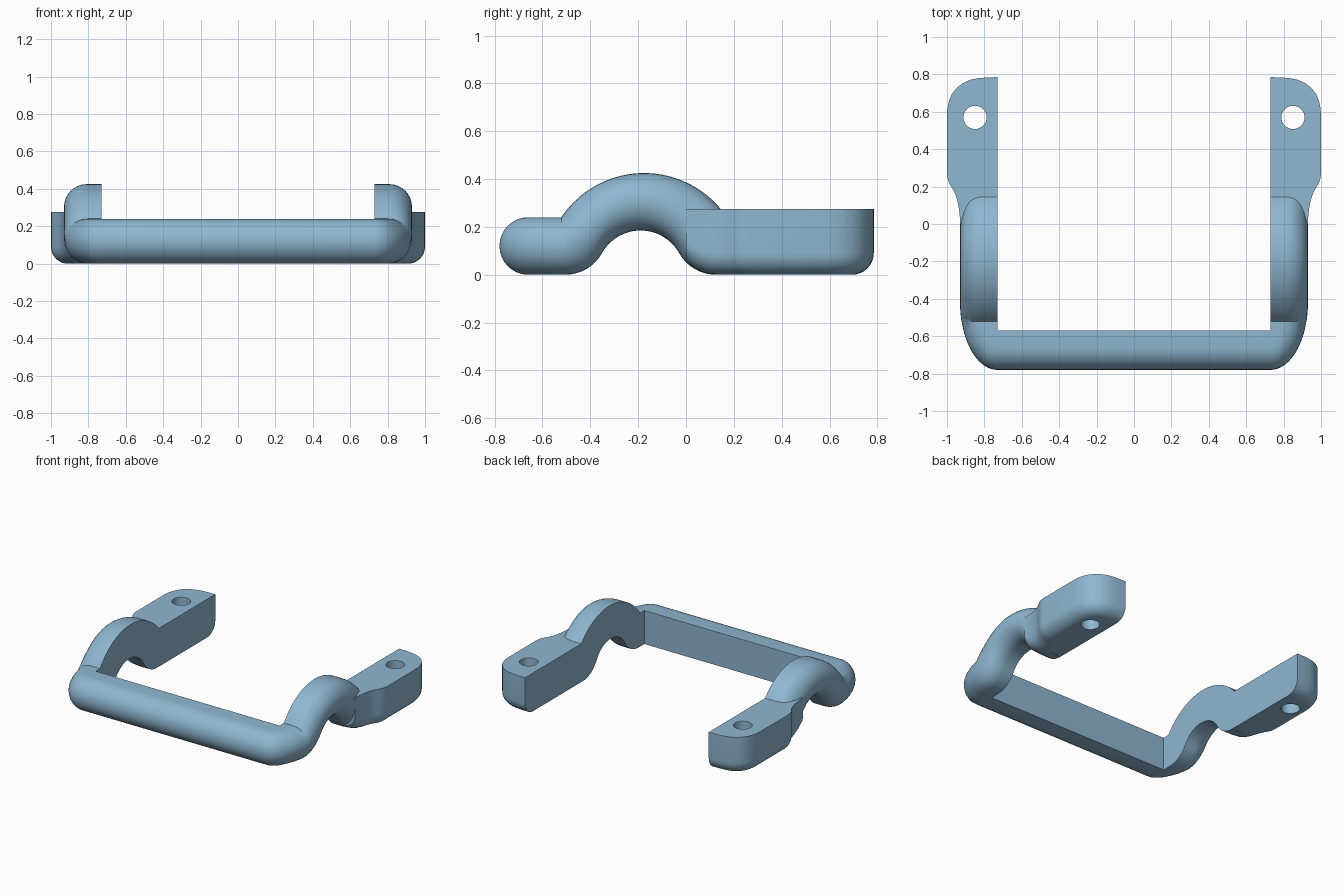
import bpy, bmesh, math
from mathutils import Vector

if "Cube" in bpy.data.objects:
    bpy.data.objects.remove(bpy.data.objects["Cube"])

INNER = 0.73          # inner wall of both arms
R_EDGE = 0.12         # rounding of the outer edge of the frame

paint = bpy.data.materials.new("steel_blue")
paint.diffuse_color = (0.275, 0.474, 0.638, 1)
paint.use_nodes = True
paint.node_tree.nodes["Principled BSDF"].inputs["Base Color"].default_value = paint.diffuse_color


def loft(name, sections, cap_start):
    """Skin a row of closed sections that share one point count."""
    bm = bmesh.new()
    rings = [[bm.verts.new(p) for p in s] for s in sections]
    n = len(rings[0])
    for a, b in zip(rings, rings[1:]):
        for i in range(n):
            j = (i + 1) % n
            bm.faces.new((a[i], a[j], b[j], b[i]))
    bm.faces.new(rings[-1])
    if cap_start:
        bm.faces.new(rings[0])
    bmesh.ops.remove_doubles(bm, verts=bm.verts, dist=1e-4)
    bmesh.ops.dissolve_degenerate(bm, edges=bm.edges, dist=1e-5)
    bmesh.ops.recalc_face_normals(bm, faces=bm.faces)
    mesh = bpy.data.meshes.new(name)
    bm.to_mesh(mesh)
    bm.free()
    mesh.materials.append(paint)
    obj = bpy.data.objects.new(name, mesh)
    bpy.context.collection.objects.link(obj)
    return obj


def finish(obj):
    """Mirror to the left side, then smooth with sharp creases kept."""
    bpy.ops.object.select_all(action='DESELECT')
    bpy.context.view_layer.objects.active = obj
    obj.select_set(True)
    mirror = obj.modifiers.new("mirror", 'MIRROR')
    mirror.merge_threshold = 0.0005
    for m in [m.name for m in obj.modifiers]:
        bpy.ops.object.modifier_apply(modifier=m)
    bpy.ops.object.shade_smooth_by_angle(angle=math.radians(28))


def d_section(low, high, out, width):
    """Flat inner side, half-round outer side."""
    low, high, out = Vector(low), Vector(high), Vector(out)
    pts = [low]
    for i in range(17):
        a = math.radians(-90 + 180 * i / 16)
        u = width - R_EDGE + R_EDGE * math.cos(a)
        pts.append(low.lerp(high, 0.5 + 0.5 * math.sin(a)) + out * u)
    return pts + [high]


def arch_bottom(s):
    """Underside of the arch, s from -1 (front) to 1 (back)."""
    a = abs(s) * 0.384
    if a < 0.197:
        d, z = 0.185 * math.sin(a / 0.185), 0.185 * math.cos(a / 0.185)
    else:
        p = (0.384 - a) / 0.176
        d, z = 0.315 - 0.176 * math.sin(p), 0.176 * (1 - math.cos(p))
    return -0.19 + math.copysign(d, s), z


def floor_z(y):
    d = y + 0.19
    return 0.176 - math.sqrt(0.176**2 - (0.315 - d)**2) if d < 0.315 else 0


# Frame: front bar, rounded corner and arched arm in one sweep
sections = [d_section((0, -0.57, 0), (0, -0.57, 0.24), (0, -1, 0), 0.21)]
end = math.asin(0.15 / 0.36)
for i in range(15):
    t = math.pi / 2 + (end - math.pi / 2) * i / 14
    v = Vector((0.2 * math.cos(t), -0.42 - 0.36 * math.sin(t) + 0.57, 0))
    sections.append(d_section((INNER, -0.57, 0), (INNER, -0.57, 0.24),
                              v.normalized(), v.length))
for i in range(33):
    t = i / 32
    y, z = arch_bottom(-1 + 2 * t)
    a = math.radians(145.6 + (40.3 - 145.6) * t)
    ty, tz = -0.175 + 0.42 * math.cos(a), 0.425 * math.sin(a)
    k = max(0, -0.42 - (y + ty) / 2) / 0.36
    sections.append(d_section((INNER, y, z), (INNER, ty, tz), (1, 0, 0),
                              0.2 * math.sqrt(1 - k * k)))
finish(loft("bar_and_arched_arms", sections, False))

# Mounting ends: plan outline with a rounded lower edge
outline = [(INNER, .785), (.78, .784), (.83, .78), (.875, .771), (.915, .753),
           (.95, .726), (.975, .693), (.99, .655), (.998, .615), (1, .57),
           (1, .27), (.996, .24), (.985, .212), (.968, .185), (.953, .153),
           (.942, .115), (.935, .075), (.931, .035), (.93, 0)]
R = 0.09
sections = []
for i, (x, y) in enumerate(outline):
    p, q = outline[max(i - 1, 0)], outline[min(i + 1, len(outline) - 1)]
    n = Vector((p[1] - q[1], q[0] - p[0])).normalized()
    if i == 0:
        n = Vector((0, 1))
    base = floor_z(y)
    arc = []
    for j in range(9):
        a = math.pi / 2 * j / 8
        d = R * (1 - math.sin(a))
        arc.append((max(INNER, x - n.x * d), y - n.y * d,
                    base + R * (1 - math.cos(a))))
    sections.append([(INNER, arc[0][1], base)] + arc
                    + [(x, y, 0.275), (INNER, y, 0.275)])
mount = loft("mounting_ends", sections, True)

# Screw holes
bpy.ops.mesh.primitive_cylinder_add(vertices=32, radius=0.062, depth=1,
                                    location=(0.85, 0.57, 0.1))
cutter = bpy.context.object
cutter.name = "hole_cutter"
cutter.hide_render = True
cutter.data.materials.append(paint)
cut = mount.modifiers.new("hole", 'BOOLEAN')
cut.operation, cut.object, cut.solver = 'DIFFERENCE', cutter, 'EXACT'
finish(mount)
bpy.data.objects.remove(cutter)
